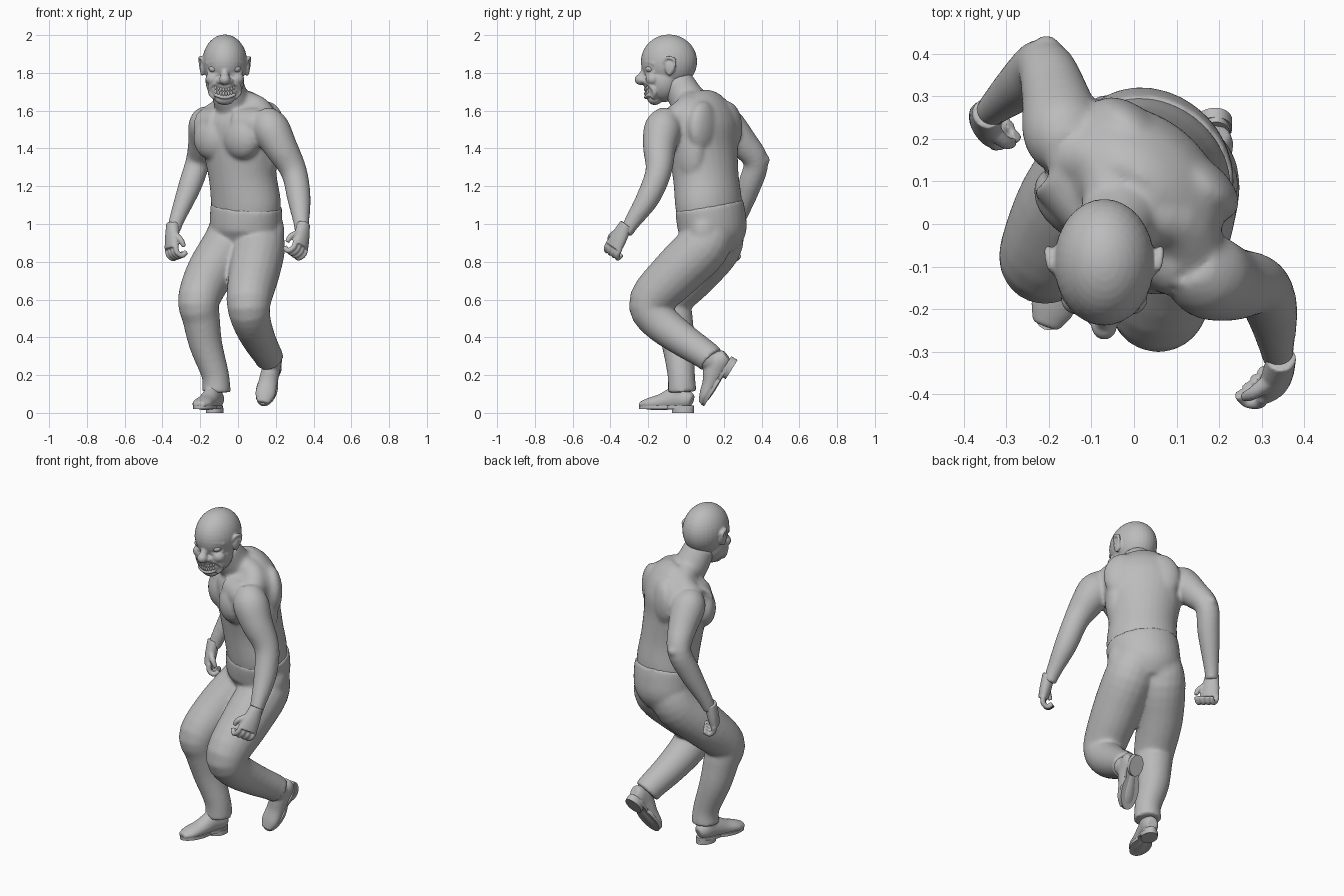
import bpy, bmesh, math
from mathutils import Vector, Matrix

cube = bpy.data.objects.get("Cube")
if cube:
    bpy.data.objects.remove(cube, do_unlink=True)

grey = bpy.data.materials.new("plain_grey")
grey.use_nodes = True
colour = (0.5, 0.5, 0.5, 1)
grey.diffuse_color = colour
for node in grey.node_tree.nodes:
    if node.type == "BSDF_PRINCIPLED":
        node.inputs["Base Color"].default_value = colour


def spline(stations, steps=4):
    """Smooth the stations of a tube with a Catmull-Rom curve."""
    pts = [Vector(s) for s in stations]
    out = []
    for i in range(len(pts) - 1):
        a, b, c = pts[max(i - 1, 0)], pts[i], pts[i + 1]
        d = pts[min(i + 2, len(pts) - 1)]
        for k in range(steps):
            t = k / steps
            out.append(b + (c - a) * (t / 2)
                       + (a * 2 - b * 5 + c * 4 - d) * (t * t / 2)
                       + (b * 3 - a - c * 3 + d) * (t ** 3 / 2))
    return out + [pts[-1]]


def tube(bm, stations, side=(1, 0, 0), sides=20):
    """Closed tube through (x, y, z, radius along side, other radius)."""
    full = [tuple(s) if len(s) == 5 else tuple(s) + (s[3],) for s in stations]
    path = spline(full)
    centres = [Vector(p[:3]) for p in path]
    rings = []
    for i, p in enumerate(path):
        t = centres[min(i + 1, len(path) - 1)] - centres[max(i - 1, 0)]
        t.normalize()
        u = Vector(side)
        u = (u - t * u.dot(t)).normalized()
        v = t.cross(u)
        ring = []
        for k in range(sides):
            a = math.tau * k / sides
            ring.append(bm.verts.new(centres[i] + u * (p[3] * math.cos(a)) + v * (p[4] * math.sin(a))))
        rings.append(ring)
    faces = [bm.faces.new(rings[0]), bm.faces.new(rings[-1])]
    for lo, hi in zip(rings, rings[1:]):
        for k in range(sides):
            n = (k + 1) % sides
            faces.append(bm.faces.new((lo[k], lo[n], hi[n], hi[k])))
    bmesh.ops.recalc_face_normals(bm, faces=faces)


def ball(bm, centre, radii, turn=0):
    m = Matrix.Translation(centre) @ Matrix.Rotation(turn, 4, "Z") @ Matrix.Diagonal((*radii, 1))
    bmesh.ops.create_uvsphere(bm, u_segments=32, v_segments=20, radius=1, matrix=m)


def finish(name, bm, voxel=None, smooth=4):
    """Turn a bmesh into an object; with a voxel size its pieces are fused."""
    mesh = bpy.data.meshes.new(name)
    bm.to_mesh(mesh)
    bm.free()
    ob = bpy.data.objects.new(name, mesh)
    bpy.context.collection.objects.link(ob)
    mesh.materials.append(grey)
    if voxel:
        fuse = ob.modifiers.new("fuse", "REMESH")
        fuse.mode = "VOXEL"
        fuse.voxel_size = voxel
        fuse.use_smooth_shade = True
        relax = ob.modifiers.new("relax", "SMOOTH")
        relax.factor = 0.5
        relax.iterations = smooth
    else:
        bpy.ops.object.select_all(action="DESELECT")
        ob.select_set(True)
        bpy.context.view_layer.objects.active = ob
        bpy.ops.object.shade_smooth_by_angle(angle=math.radians(40))
    return ob


# Twisted torso frame: its left, its front, and its centre
TWIST = math.radians(-38)
across = Vector((math.cos(TWIST), math.sin(TWIST), 0))
ahead = Vector((math.sin(TWIST), -math.cos(TWIST), 0))


def on_torso(s, f, z):
    return Vector((0, 0.06, z)) + across * s + ahead * f


# Upper body: trunk, neck, muscles and arms fused together
body = bmesh.new()
tube(body, [(.04, .12, 1, .18, .15), (.043, .12, 1.1, .196, .165), (.025, .105, 1.25, .188, .165),
            (.01, .09, 1.4, .21, .168), (.005, .085, 1.52, .228, .172), (0, .085, 1.59, .215, .152),
            (-.01, .08, 1.65, .15, .11), (-.02, .07, 1.69, .08, .06)], across, 32)
tube(body, [(0, .06, 1.58, .1), (-.04, 0, 1.67, .095), (-.06, -.05, 1.76, .085)])
ball(body, on_torso(0, .08, 1.5), (.09, .065, .11), TWIST)                  # breastbone
for s in (-1, 1):
    ball(body, on_torso(s * .1, .095, 1.455), (.11, .076, .115), TWIST)     # chest
    ball(body, on_torso(s * .1, -.12, 1.51), (.11, .06, .14), TWIST)        # shoulder blade
    ball(body, on_torso(s * .145, -.06, 1.4), (.055, .09, .17), TWIST)      # flank
    ball(body, on_torso(s * .06, -.115, 1.25), (.07, .055, .2), TWIST)      # lower back
    shoulder = on_torso(s * .19, .02, 1.535)
    tube(body, [(-.05, .01, 1.665, .065), (*on_torso(s * .1, -.02, 1.61), .075), (*shoulder, .08)])
    tube(body, [(*on_torso(s * .05, .085, 1.54), .075), (*on_torso(s * .17, .05, 1.525), .09)], (0, 0, 1))
tube(body, [(.13, -.08, 1.57, .07), (.17, -.12, 1.51, .1), (.225, -.14, 1.41, .089),
            (.295, -.145, 1.28, .07), (.322, -.2, 1.14, .063), (.335, -.285, 1.01, .043),
            (.338, -.32, .95, .036)])
tube(body, [(-.14, .17, 1.58, .065), (-.165, .21, 1.53, .095), (-.185, .3, 1.43, .08),
            (-.212, .37, 1.33, .066), (-.255, .335, 1.2, .062), (-.325, .275, 1.02, .041),
            (-.34, .258, .96, .036)])
ball(body, (-.205, .41, 1.34), (.033, .035, .033))
finish("upper_body", body, .01, 10)


# Hands: flat palm, four curled fingers and a thumb
def hand(name, wrist, along, spread, curl):
    wrist, d, u, c = (Vector(v) for v in (wrist, along, spread, curl))
    d.normalize()
    u = (u - d * u.dot(d)).normalized()
    bm = bmesh.new()
    tube(bm, [(*(wrist - d * .04), .036, .034), (*(wrist + d * .04), .05, .033),
              (*(wrist + d * .1), .055, .028)], u)
    for i in range(4):
        p = wrist + d * .09 + u * ((i - 1.5) * .029)
        path = [p]
        for step in (d * .035 + c * .008, d * .02 + c * .03, c * .025 - d * .02):
            path.append(path[-1] + step)
        tube(bm, [(*q, .0145) for q in path], u, 10)
    p = wrist + d * .03 + u * .03
    q = p + d * .035 + u * .03 + c * .02
    tube(bm, [(*p, .02), (*q, .016), (*(q + d * .035 + c * .02), .012)], u, 10)
    finish(name, bm, .005, 2)


hand("left_hand", (.342, -.335, .965), (-.12, -.5, -.9), (-.6, -.8, 0), (-.85, .4, 0))
hand("right_hand", (-.347, .25, .965), (-.05, -.25, -1), (.5, -.9, 0), (.9, .4, 0))

# Trousers: pelvis and both bent legs fused together
legs = bmesh.new()
tube(legs, [(.035, .135, .87, .13, .12), (.037, .142, .95, .19, .167), (.042, .133, 1.03, .2, .175),
            (.045, .122, 1.1, .201, .17)], across, 32)
tube(legs, [(.1, .13, .97, .125), (.11, .09, .88, .14), (.085, -.05, .74, .135), (.057, -.185, .59, .118),
            (.07, -.145, .49, .104), (.11, -.02, .39, .09), (.155, .1, .31, .078), (.17, .135, .28, .077)])
tube(legs, [(-.03, .18, .97, .125), (-.06, .16, .88, .135), (-.148, .045, .74, .128), (-.207, -.075, .6, .112),
            (-.195, -.063, .5, .1), (-.17, -.04, .36, .088), (-.12, -.025, .2, .073), (-.115, -.02, .11, .077)])
for s in (-1, 1):
    ball(legs, on_torso(s * .09, -.13, .96), (.1, .085, .13), TWIST)
finish("trousers", legs, .01, 10)


# Shoes: upper, sole and heel block, built flat and then placed
def shoe(name, place, forward, up):
    y, z = -Vector(forward).normalized(), Vector(up)
    z = (z - y * z.dot(y)).normalized()
    x = y.cross(z)
    frame = Matrix.Translation(place) @ Matrix((x, y, z)).transposed().to_4x4()
    upper = bmesh.new()
    tube(upper, [(0, .14, .06, .03, .035), (0, .11, .07, .045, .052), (0, .05, .078, .048, .062),
                 (0, -.03, .058, .051, .044), (0, -.1, .048, .053, .032), (0, -.15, .042, .032, .017)])
    tube(upper, [(0, .07, .06, .042, .055), (0, .07, .15, .05, .055)])
    finish(name + "_shoe", upper, .007).matrix_world = frame
    sole = bmesh.new()
    for cy, rx, ry, cz, h in ((-.055, .056, .103, .03, .018), (.06, .045, .09, .03, .018),
                              (.09, .045, .06, .013, .026)):
        m = Matrix.Translation((0, cy, cz)) @ Matrix.Diagonal((rx, ry, h, 1))
        bmesh.ops.create_cone(sole, cap_ends=True, segments=28, radius1=1, radius2=1, depth=1, matrix=m)
    finish(name + "_sole", sole).matrix_world = frame


shoe("right", (-.155, -.1, 0), (-.36, -.94, 0), (0, 0, 1))
shoe("left", (.165, .195, .155), (-.22, -.52, -.83), (0, -.85, .5))

# Head: skull, jaw and grimacing features fused together
MID = -.07
head = bmesh.new()
ball(head, (MID, -.09, 1.86), (.118, .149, .143))
ball(head, (MID, -.12, 1.76), (.102, .098, .115))
ball(head, (MID, -.15, 1.71), (.08, .068, .06))        # muzzle
ball(head, (MID, -.165, 1.66), (.05, .038, .03))       # chin
ball(head, (MID, -.24, 1.765), (.03, .032, .029))      # nose tip
tube(head, [(MID, -.212, 1.85, .014), (MID, -.22, 1.81, .018), (MID, -.235, 1.775, .024)])
for s in (-1, 1):
    def at(x, y, z):
        return (MID + s * x, y, z)
    ball(head, at(.026, -.215, 1.757), (.02, .022, .017))                               # nostril
    ball(head, at(.06, -.175, 1.768), (.042, .039, .036))                               # cheek
    tube(head, [(*at(.014, -.221, 1.838), .013), (*at(.055, -.206, 1.858), .014),
                (*at(.095, -.165, 1.848), .011)], (0, 0, 1), 12)                        # brow
    tube(head, [(*at(.025, -.21, 1.8), .008), (*at(.058, -.2, 1.787), .009),
                (*at(.09, -.165, 1.805), .008)], (0, 0, 1), 12)                         # eye bag
    tube(head, [(*at(.03, -.213, 1.75), .011), (*at(.066, -.19, 1.738), .014),
                (*at(.078, -.165, 1.7), .014), (*at(.052, -.175, 1.665), .012)], (0, 0, 1), 12)
    ball(head, at(.117, -.085, 1.83), (.016, .028, .042))                               # ear
    tube(head, [(*at(.113, -.115, 1.85), .007), (*at(.127, -.1, 1.88), .009),
                (*at(.132, -.062, 1.87), .01), (*at(.127, -.065, 1.83), .009),
                (*at(.118, -.095, 1.79), .01)], (0, 0, 1), 10)                          # ear rim
for z in (1.73, 1.67):
    tube(head, [(MID + x, -.214 + 6 * x * x, z + 5 * x * x, .009)
                for x in (-.056, -.03, 0, .03, .056)], (0, 0, 1), 12)                   # lips
finish("head", head, .0055, 4)

# Eyes and two rows of teeth
for s, name in ((-1, "right_eye"), (1, "left_eye")):
    eye = bmesh.new()
    ball(eye, (MID + s * .058, -.188, 1.821), (.027, .026, .02))
    finish(name, eye)
teeth = bmesh.new()
for z in (1.712, 1.689):
    for i in range(8):
        x = (i - 3.5) * .0135
        ball(teeth, (MID + x, -.212 + 6 * x * x, z + 5 * x * x), (.0072, .01, .0125))
finish("teeth", teeth)
